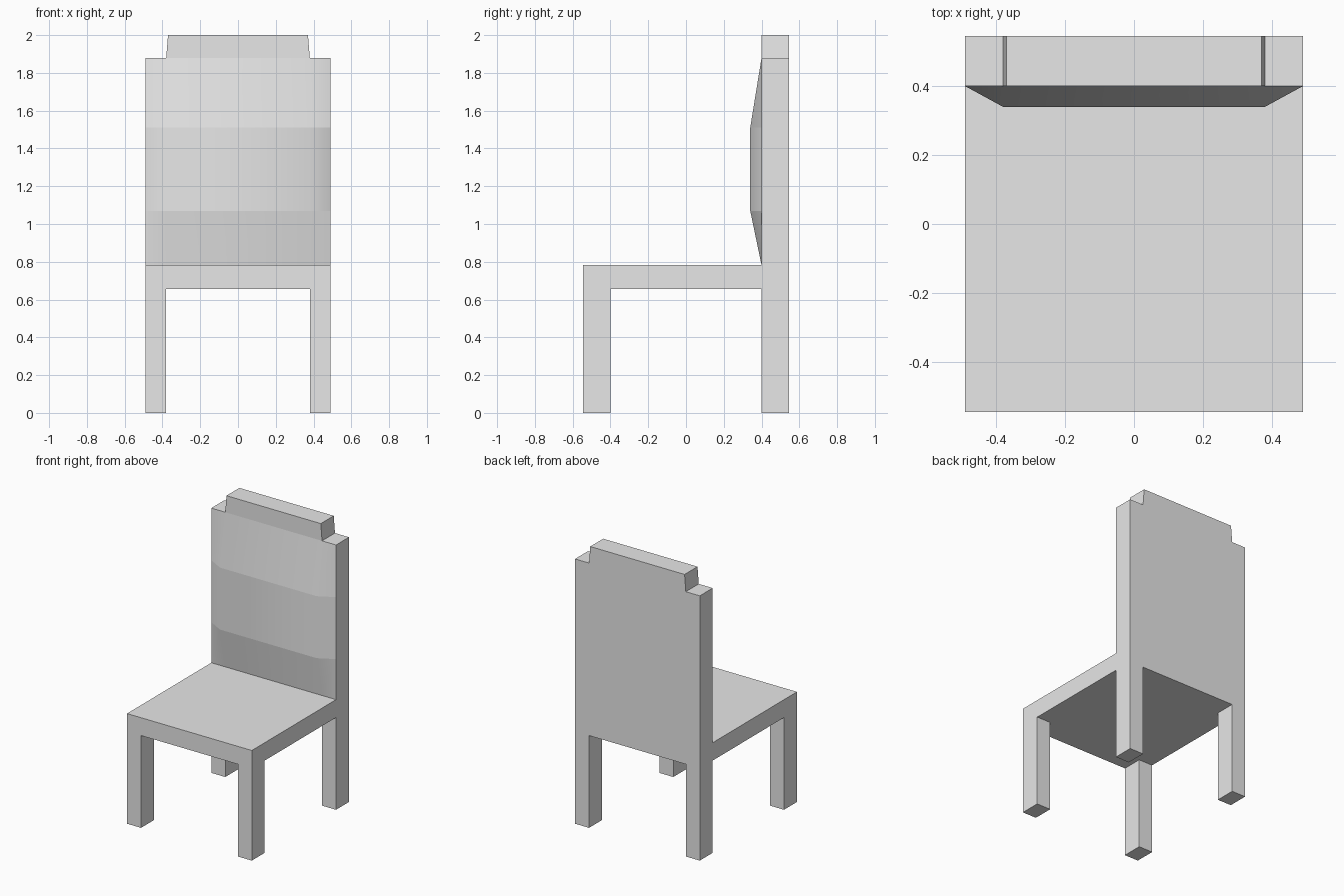
import bpy
import bmesh
from math import radians

if "Cube" in bpy.data.objects:
    bpy.data.objects.remove(bpy.data.objects["Cube"], do_unlink=True)

# Grid lines and heights that lay out the chair
XS = (-0.49, -0.38, 0.38, 0.49)
YS = (-0.545, -0.40, 0.40, 0.545)
SEAT_BOTTOM, SEAT_TOP = 0.655, 0.782
PAD_LOW, PAD_HIGH = 1.07, 1.51
SHOULDER, CREST = 1.88, 2.0
PAD_FRONT = 0.34

bm = bmesh.new()


def extrude_to(faces, z):
    """Extrude horizontal faces to height z and return the new caps."""
    geom = bmesh.ops.extrude_face_region(bm, geom=faces)["geom"]
    for v in geom:
        if isinstance(v, bmesh.types.BMVert):
            v.co.z = z
    return [f for f in geom if isinstance(f, bmesh.types.BMFace)]


def pick(faces, rule):
    return [f for f in faces if rule(f.calc_center_median())]


# Seat slab: three by three cells, so legs and back share its edges
rows = [[bm.verts.new((x, y, SEAT_BOTTOM)) for x in XS] for y in YS]
under = [bm.faces.new((rows[j][i], rows[j][i + 1], rows[j + 1][i + 1], rows[j + 1][i]))
         for j in range(3) for i in range(3)]
top = extrude_to(under, SEAT_TOP)

# Legs: the four corner cells go down to the floor
bottom = [f for f in bm.faces if all(abs(v.co.z - SEAT_BOTTOM) < 1e-4 for v in f.verts)]
for sx in (-1, 1):
    for sy in (-1, 1):
        extrude_to(pick(bottom, lambda c: c.x * sx > 0.3 and c.y * sy > 0.4), 0)
        bottom = [f for f in bottom if f.is_valid]

# Backrest: the rear row goes up in stages, then the middle forms the crest
back = pick(top, lambda c: c.y > YS[2])
for height in (PAD_LOW, PAD_HIGH, SHOULDER):
    back = extrude_to(back, height)
crest = extrude_to(pick(back, lambda c: abs(c.x) < 0.1), CREST)
for v in {v for f in crest for v in f.verts}:
    v.co.x *= 0.975

# Padded front: pull the middle panel forward
for v in bm.verts:
    if abs(v.co.y - YS[2]) < 1e-4 and abs(v.co.x) < 0.4 and PAD_LOW - 0.01 < v.co.z < PAD_HIGH + 0.01:
        v.co.y = PAD_FRONT

# Smooth the padding and the crest notches, keep all other corners sharp
bmesh.ops.recalc_face_normals(bm, faces=bm.faces[:])
for f in bm.faces:
    f.smooth = True
for e in bm.edges:
    notch = all(abs(v.co.z - SHOULDER) < 1e-4 and abs(v.co.x) < 0.4 for v in e.verts) \
        and abs(e.verts[0].co.x - e.verts[1].co.x) < 0.01
    e.smooth = notch or e.calc_face_angle(0) < radians(35)

mesh = bpy.data.meshes.new("chair")
bm.to_mesh(mesh)
bm.free()
chair = bpy.data.objects.new("chair", mesh)
bpy.context.collection.objects.link(chair)

# Plain grey finish
grey = bpy.data.materials.new("light_grey")
grey.use_nodes = True
colour = (0.8, 0.8, 0.8, 1)
grey.diffuse_color = colour
grey.node_tree.nodes["Principled BSDF"].inputs["Base Color"].default_value = colour
mesh.materials.append(grey)
